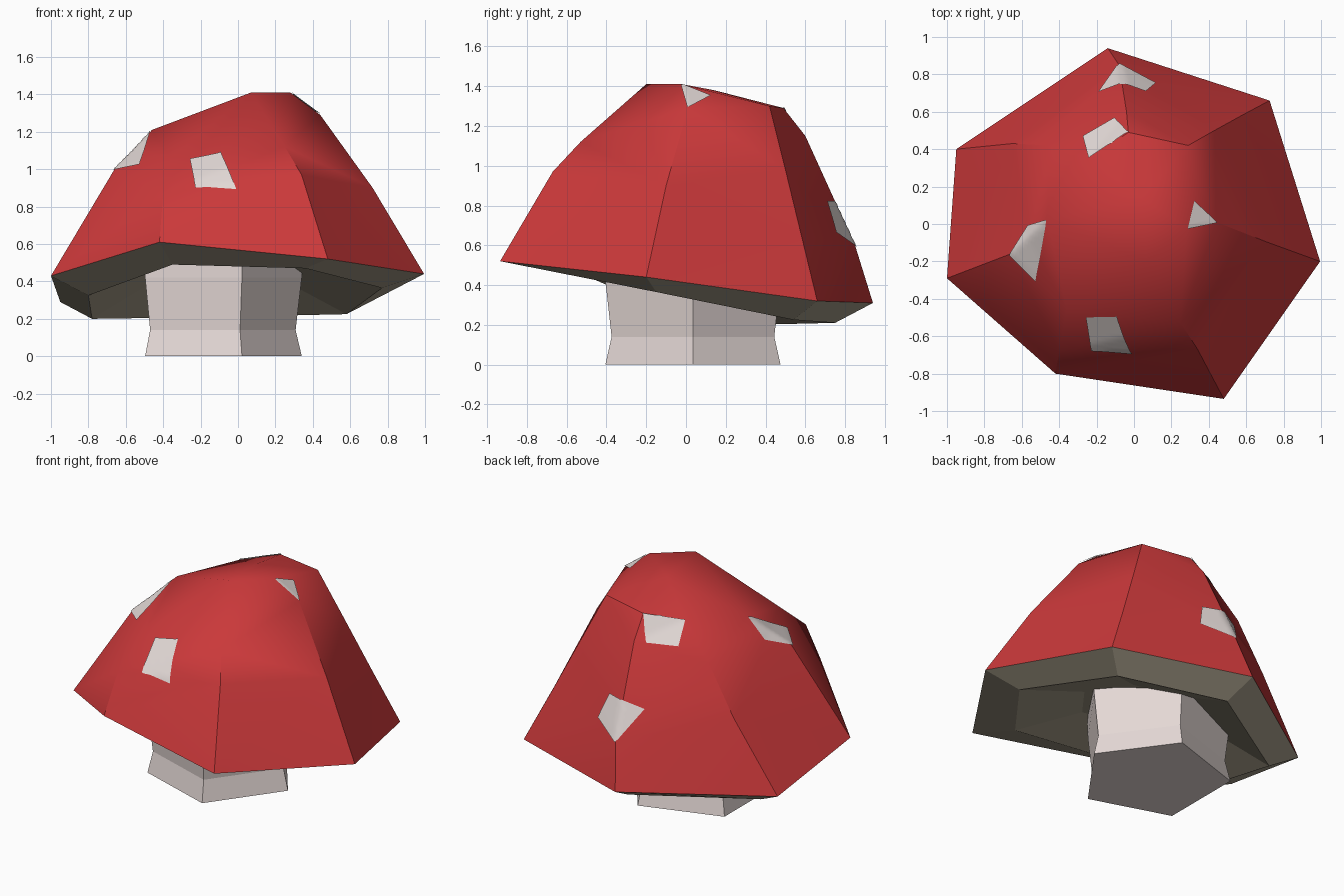
import bpy, bmesh, math
from mathutils import Vector
from mathutils.bvhtree import BVHTree

if "Cube" in bpy.data.objects:
    bpy.data.objects.remove(bpy.data.objects["Cube"])


def material(name, rgb):
    m = bpy.data.materials.new(name)
    m.diffuse_color = (*rgb, 1)
    m.use_nodes = True
    m.node_tree.nodes["Principled BSDF"].inputs["Base Color"].default_value = m.diffuse_color
    return m


RED = material("cap red", (0.59, 0.040, 0.042))
GILL = material("gill olive grey", (0.38, 0.335, 0.25))
STEM = material("stem off white", (0.78, 0.69, 0.67))
SPOT = material("spot pale grey", (0.76, 0.69, 0.67))


def finish(name, bm, mat, smooth=None):
    me = bpy.data.meshes.new(name)
    bm.to_mesh(me)
    bm.free()
    me.materials.append(mat)
    ob = bpy.data.objects.new(name, me)
    bpy.context.collection.objects.link(ob)
    if smooth:
        bpy.ops.object.select_all(action='DESELECT')
        ob.select_set(True)
        bpy.context.view_layer.objects.active = ob
        bpy.ops.object.shade_smooth_by_angle(angle=math.radians(smooth))
    return ob


def skin(bm, rings):
    """Join successive closed rings with faces."""
    vs = [[bm.verts.new(p) for p in r] for r in rings]
    for lo, hi in zip(vs, vs[1:]):
        n = len(lo)
        for i in range(n):
            j = (i + 1) % n
            bm.faces.new((lo[i], lo[j], hi[j], hi[i]))
    return vs


# Cap: seven ribs, each running from rim to crown
ribs = [
    [(.48, -.935, .52), (.34, -.67, .97), (.25, -.53, 1.12), (.07, -.20, 1.41)],
    [(.995, -.20, .44), (.72, -.10, .90), (.44, .01, 1.29), (.28, -.02, 1.41)],
    [(.725, .66, .32), (.575, .58, .65), (.43, .50, .98), (.29, .42, 1.30)],
    [(-.14, .94, .31), (-.08, .85, .60), (-.04, .60, 1.15), (-.03, .49, 1.29)],
    [(-.95, .40, .29), (-.65, .43, .74), (-.46, .42, 1.05), (-.24, .35, 1.25)],
    [(-1.0, -.29, .43), (-.66, -.16, 1.0), (-.56, -.07, 1.10), (-.46, .02, 1.21)],
    [(-.42, -.80, .61), (-.40, -.68, .87), (-.36, -.46, 1.06), (-.46, .02, 1.21)],
]
bm = bmesh.new()
vs = skin(bm, [[r[k] for r in ribs] for k in range(4)])
apex = bm.verts.new((.04, .14, 1.38))
crown = vs[-1]
for i in range(7):
    if i != 5:  # the last two ribs meet in one point
        bm.faces.new((crown[i], crown[(i + 1) % 7], apex))
bmesh.ops.remove_doubles(bm, verts=bm.verts[:], dist=0.001)
bmesh.ops.triangulate(bm, faces=bm.faces[:])
bm.normal_update()
tree = BVHTree.FromBMesh(bm)
finish("cap", bm, RED, 38)

# Gills: sloping lip below the rim, then a recess up to the stem
rim = [r[0] for r in ribs]
lip = [(.36, -.68, .47), (.77, -.15, .365), (.58, .54, .225), (-.10, .75, .21),
       (-.78, .33, .20), (-.80, -.23, .325), (-.35, -.60, .49)]
inner = [(x * .5 - .06, y * .5, z * .5 + .30) for x, y, z in lip]
bm = bmesh.new()
vs = skin(bm, [rim, lip, inner])
for f in bm.faces:
    f.normal_flip()
bm.faces.new(vs[-1][::-1])
bm.normal_update()
finish("gills", bm, GILL)

# Stem: waisted five-sided post
bm = bmesh.new()
rings = []
for z, r in ((0, .463), (.14, .43), (.42, .463), (.60, .47)):
    rings.append([(-.122 + r * math.cos(i * math.tau / 5),
                   .035 + r * math.sin(i * math.tau / 5), z) for i in range(5)])
vs = skin(bm, rings)
bm.faces.new(vs[0][::-1])
bm.faces.new(vs[-1])
bm.normal_update()
finish("stem", bm, STEM)

# Spots: thin patches draped on the cap
spots = {
    "front_spot": [(-.26, -.51, 1.07), (-.23, -.70, .92), (-.01, -.71, .90), (-.10, -.53, 1.13)],
    "left_spot": [(-.60, .0, 1.09), (-.67, -.17, 1.0), (-.53, -.31, 1.03), (-.46, .02, 1.20)],
    "back_spot": [(-.08, .85, .59), (-.21, .74, .80), (.07, .73, .83), (.13, .79, .68)],
    "crown_spot": [(-.03, .49, 1.29), (-.12, .59, 1.17), (-.28, .48, 1.14), (-.24, .35, 1.25)],
    "right_spot": [(.28, -.02, 1.40), (.44, .01, 1.29), (.34, .13, 1.38), (.31, .055, 1.39)],
}
N = 10
for name, quad in spots.items():
    a, b, c, d = map(Vector, quad)
    bm = bmesh.new()
    grid = []
    for i in range(N + 1):
        u = i / N
        row = []
        for j in range(N + 1):
            p = a.lerp(b, u).lerp(d.lerp(c, u), j / N)
            loc, nor, _, _ = tree.find_nearest(p)
            row.append(bm.verts.new(loc + nor * 0.007))
        grid.append(row)
    for i in range(N):
        for j in range(N):
            bm.faces.new((grid[i][j], grid[i + 1][j], grid[i + 1][j + 1], grid[i][j + 1]))
    bm.normal_update()
    mid = grid[N // 2][N // 2]
    if sum((f.normal for f in mid.link_faces), Vector()).dot(
            tree.find_nearest(mid.co)[1]) < 0:
        bmesh.ops.reverse_faces(bm, faces=bm.faces[:])
    finish(name, bm, SPOT, 40)
